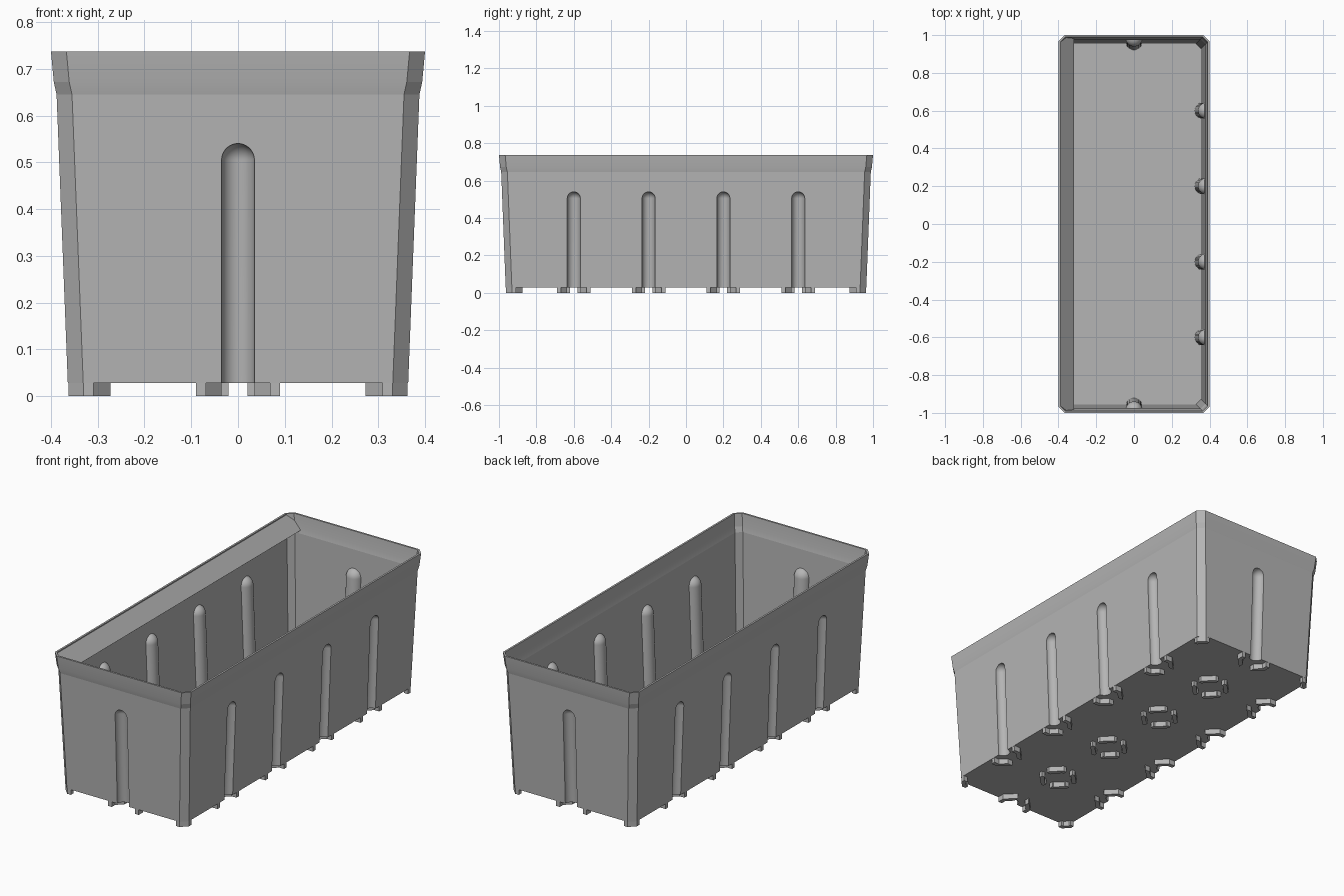
import bpy, bmesh, math
from mathutils import Vector

if "Cube" in bpy.data.objects:
    bpy.data.objects.remove(bpy.data.objects["Cube"], do_unlink=True)

grey = bpy.data.materials.new("plain grey")
grey.use_nodes = True
grey.diffuse_color = (0.46, 0.46, 0.46, 1)
grey.node_tree.nodes["Principled BSDF"].inputs["Base Color"].default_value = (0.46, 0.46, 0.46, 1)

SLOPE = 0.0385              # outward lean of the walls
HALF_X, HALF_Y = 0.363, 0.963
FLOOR_Z = 0.028
WALL = 0.01


def make_object(name, bm):
    bmesh.ops.recalc_face_normals(bm, faces=bm.faces[:])
    mesh = bpy.data.meshes.new(name)
    bm.to_mesh(mesh)
    bm.free()
    mesh.materials.append(grey)
    obj = bpy.data.objects.new(name, mesh)
    bpy.context.collection.objects.link(obj)
    return obj


def loft(name, profile, inset=0.0):
    """Closed solid through chamfered rectangles; profile holds (z, outward offset)."""
    bm = bmesh.new()
    cut = 0.033 - 0.586 * inset
    rings = []
    for z, out in profile:
        x, y = HALF_X + out - inset, HALF_Y + out - inset
        pts = [(x, cut - y), (x, y - cut), (x - cut, y), (cut - x, y),
               (-x, y - cut), (-x, cut - y), (cut - x, -y), (x - cut, -y)]
        rings.append([bm.verts.new((px, py, z)) for px, py in pts])
    for low, high in zip(rings, rings[1:]):
        for i in range(8):
            j = (i + 1) % 8
            bm.faces.new((low[i], low[j], high[j], high[i]))
    bm.faces.new(rings[0])
    bm.faces.new(rings[-1])
    return make_object(name, bm)


# Flute positions: (wall point at ground level, outward direction)
flutes = [(Vector((s * HALF_X, y, 0)), Vector((s, 0, 0)))
          for s in (-1, 1) for y in (-0.6, -0.2, 0.2, 0.6)]
flutes += [(Vector((0, s * HALF_Y, 0)), Vector((0, s, 0))) for s in (-1, 1)]


def flute_cutters(name, radius):
    """Round-topped columns leaning with the walls."""
    bm = bmesh.new()
    for base, out in flutes:
        col = bmesh.ops.create_uvsphere(bm, u_segments=48, v_segments=24, radius=radius)["verts"]
        bmesh.ops.delete(bm, geom=[v for v in col if v.co.z < -0.0001], context='VERTS')
        col = [v for v in col if v.is_valid]
        rim = list({e for v in col for e in v.link_edges if e.is_boundary})
        ext = bmesh.ops.extrude_edge_only(bm, edges=rim)["geom"]
        low = [g for g in ext if isinstance(g, bmesh.types.BMVert)]
        bmesh.ops.translate(bm, verts=low, vec=(0, 0, -0.6))
        low_set = set(low)
        bottom = [g for g in ext if isinstance(g, bmesh.types.BMEdge)
                  and g.verts[0] in low_set and g.verts[1] in low_set]
        bmesh.ops.contextual_create(bm, geom=bottom)
        for v in col + low:
            v.co.z += 0.505
            v.co += base + out * SLOPE * v.co.z
    return make_object(name, bm)


def apply_cuts(obj, cutters):
    for cutter in cutters:
        mod = obj.modifiers.new("cut", 'BOOLEAN')
        mod.operation, mod.solver, mod.object = 'DIFFERENCE', 'EXACT', cutter
    graph = bpy.context.evaluated_depsgraph_get()
    mesh = bpy.data.meshes.new_from_object(obj.evaluated_get(graph))
    obj.modifiers.clear()
    obj.data = mesh
    for cutter in cutters:
        bpy.data.objects.remove(cutter, do_unlink=True)


# Box shell: outer solid minus the fluted cavity and the outside grooves
upper = [(0.645, 0.025), (0.672, 0.031), (0.737, 0.037)]
body = loft("planter_box", [(FLOOR_Z, 0.001)] + upper)
cavity = loft("cavity", [(FLOOR_Z + 0.012, 0.0015)] + upper[:2] + [(0.78, 0.041)], WALL)
apply_cuts(cavity, [flute_cutters("inner_flutes", 0.043)])
apply_cuts(body, [cavity, flute_cutters("outer_grooves", 0.035)])


# Feet
def prism(bm, points):
    face = bm.faces.new([bm.verts.new((x, y, 0)) for x, y in points])
    ext = bmesh.ops.extrude_face_region(bm, geom=[face])["geom"]
    verts = [g for g in ext if isinstance(g, bmesh.types.BMVert)]
    bmesh.ops.translate(bm, verts=verts, vec=(0, 0, FLOOR_Z + 0.002))


ring_foot = [(0.068, 0.02), (0.068, 0.028), (0.028, 0.068), (0.02, 0.068),
             (0.02, 0.09), (0.037, 0.09), (0.09, 0.037), (0.09, 0.02)]
wall_foot = [(0.068, 0), (0.068, 0.028), (0.035, 0.061), (0.035, 0.09),
             (0.037, 0.09), (0.09, 0.037), (0.09, 0)]
corner_foot = [(0.054, 0), (0.033, 0), (0, 0.033), (0, 0.054),
               (0.022, 0.054), (0.022, 0.042), (0.042, 0.022), (0.054, 0.022)]

bm = bmesh.new()
for y in (-0.6, -0.2, 0.2, 0.6):
    for sx in (-1, 1):
        for sy in (-1, 1):
            prism(bm, [(sx * px, y + sy * py) for px, py in ring_foot])
make_object("floor_feet", bm)

bm = bmesh.new()
for base, out in flutes:
    side = Vector((-out.y, out.x, 0))
    for s in (-1, 1):
        prism(bm, [(base + side * s * t - out * n).xy for t, n in wall_foot])
make_object("wall_feet", bm)

bm = bmesh.new()
for sx in (-1, 1):
    for sy in (-1, 1):
        prism(bm, [(sx * (HALF_X - px), sy * (HALF_Y - py)) for px, py in corner_foot])
make_object("corner_feet", bm)

# Sloping inner lip along one long side
bm = bmesh.new()
outline = [(-0.394, 0.962), (-0.366, 0.988), (-0.32, 0.982)]
outline += [(x, -y) for x, y in reversed(outline)]
bm.faces.new([bm.verts.new((x, y, 0.734 - (x + 0.394))) for x, y in outline])
lip = make_object("inner_lip", bm)
thick = lip.modifiers.new("thickness", 'SOLIDIFY')
thick.thickness = 0.003
thick.offset = 0

# Smooth flutes and rim curve, crisp folds
bpy.ops.object.select_all(action='DESELECT')
body.select_set(True)
bpy.context.view_layer.objects.active = body
bpy.ops.object.shade_smooth_by_angle(angle=math.radians(9))
